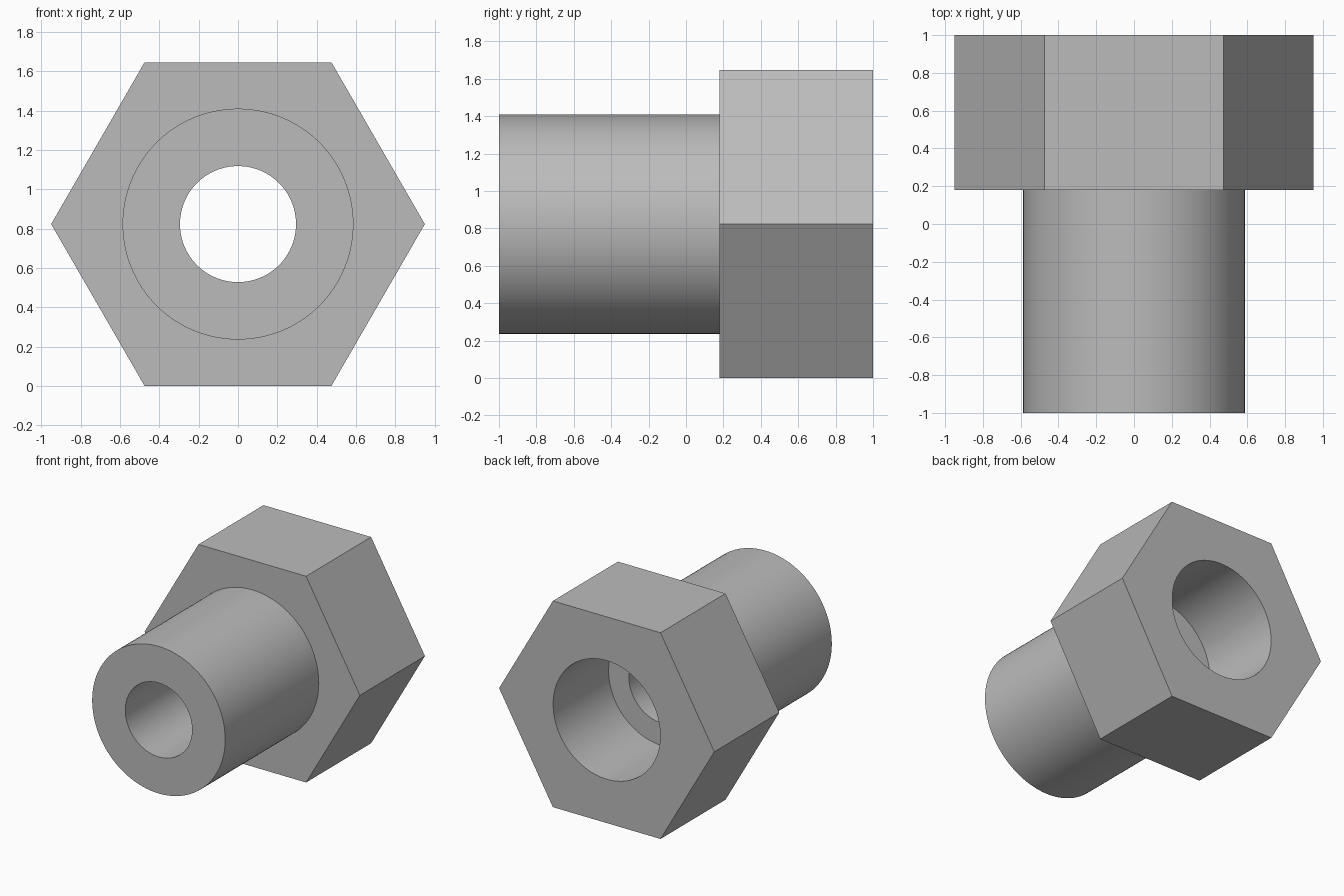
import bpy
import math
from mathutils import Matrix

default = bpy.data.objects.get("Cube")
if default:
    bpy.data.objects.remove(default, do_unlink=True)

AXIS_Z = 0.823  # height of the shared axis

steel = bpy.data.materials.new("steel_grey")
steel.use_nodes = True
GREY = (0.5, 0.5, 0.5, 1)
steel.diffuse_color = GREY
steel.node_tree.nodes["Principled BSDF"].inputs["Base Color"].default_value = GREY


def rod(name, radius, y0, y1, sides=128):
    """Prism along y, with a corner pointing to +x."""
    bpy.ops.mesh.primitive_cylinder_add(vertices=sides, radius=radius, depth=y1 - y0)
    ob = bpy.context.object
    ob.name = ob.data.name = name
    ob.data.transform(Matrix.Rotation(math.pi / 2, 4, "Z"))
    ob.data.transform(Matrix.Rotation(math.pi / 2, 4, "X"))
    ob.data.transform(Matrix.Translation((0, (y0 + y1) / 2, AXIS_Z)))
    ob.data.materials.append(steel)
    return ob


def combine(body, tool, operation):
    """Apply a boolean and discard the tool."""
    mod = body.modifiers.new(operation.lower(), "BOOLEAN")
    mod.operation, mod.solver, mod.object = operation, "EXACT", tool
    bpy.context.view_layer.objects.active = body
    bpy.ops.object.modifier_apply(modifier=mod.name)
    bpy.data.objects.remove(tool, do_unlink=True)


# Hexagonal head with a round shank
fitting = rod("hex_fitting", 0.95, 0.18, 1, sides=6)
combine(fitting, rod("shank", 0.587, -1, 0.5), "UNION")

# Narrow through hole and wider stepped bore from the back
combine(fitting, rod("through_hole", 0.295, -1.2, 1.2), "DIFFERENCE")
combine(fitting, rod("back_bore", 0.473, 0.3, 1.2), "DIFFERENCE")

# Smooth round walls, crisp edges
bpy.ops.object.select_all(action="DESELECT")
fitting.select_set(True)
bpy.context.view_layer.objects.active = fitting
bpy.ops.object.shade_smooth_by_angle(angle=math.radians(30))
